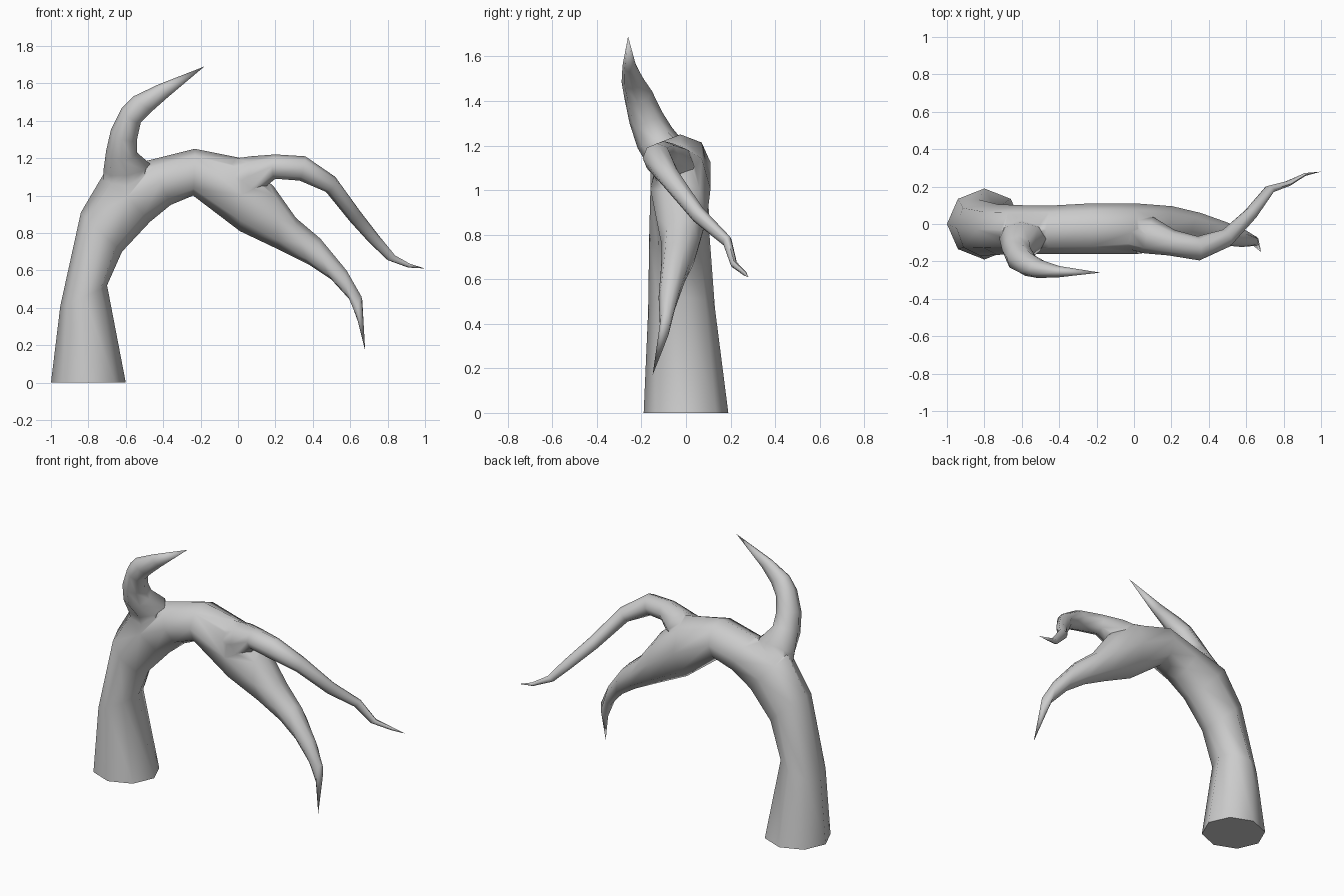
import bpy, bmesh, math
from mathutils import Vector

SIDES = 8


def limb(name, rings, tip=None):
    """Tube through rings (ax, az, bx, bz, y centre, side half-width), closed to an optional tip."""
    bm = bmesh.new()
    A = [Vector((r[0], r[4], r[1])) for r in rings]
    B = [Vector((r[2], r[4], r[3])) for r in rings]
    C = [(a + b) / 2 for a, b in zip(A, B)]
    path = C + ([Vector(tip)] if tip else [])
    loops = []
    for i, r in enumerate(rings):
        u = (A[i] - B[i]) / 2
        t = path[min(i + 1, len(path) - 1)] - path[max(i - 1, 0)]
        v = Vector((0, r[5], 0)) if i == 0 else t.cross(u).normalized() * r[5]
        if v.y < 0:
            v = -v
        loops.append([bm.verts.new(C[i] + u * math.cos(k * math.tau / SIDES)
                                   + v * math.sin(k * math.tau / SIDES))
                      for k in range(SIDES)])
    for p, q in zip(loops, loops[1:]):
        for k in range(SIDES):
            j = (k + 1) % SIDES
            bm.faces.new((p[k], p[j], q[j], q[k]))
    bm.faces.new(loops[0])
    if tip:
        end = bm.verts.new(tip)
        for k in range(SIDES):
            bm.faces.new((loops[-1][k], loops[-1][(k + 1) % SIDES], end))
    else:
        bm.faces.new(loops[-1])
    bmesh.ops.recalc_face_normals(bm, faces=bm.faces)
    mesh = bpy.data.meshes.new(name)
    bm.to_mesh(mesh)
    bm.free()
    ob = bpy.data.objects.new(name, mesh)
    bpy.context.collection.objects.link(ob)
    return ob


# Trunk, arching over into the drooping lower bough
trunk = limb("tree_trunk", [
    (-1.00, 0.00, -0.60, 0.00, 0.00, 0.19),
    (-0.95, 0.41, -0.70, 0.52, -0.02, 0.15),
    (-0.84, 0.91, -0.62, 0.70, -0.03, 0.135),
    (-0.71, 1.13, -0.47, 0.86, -0.03, 0.13),
    (-0.47, 1.19, -0.36, 0.95, -0.03, 0.13),
    (-0.23, 1.25, -0.24, 1.00, -0.025, 0.135),
    (0.02, 1.20, 0.01, 0.81, -0.025, 0.135),
    (0.19, 1.05, 0.22, 0.71, -0.02, 0.115),
    (0.31, 0.88, 0.38, 0.63, -0.025, 0.085),
    (0.44, 0.77, 0.50, 0.55, -0.05, 0.065),
    (0.58, 0.60, 0.60, 0.44, -0.08, 0.045),
    (0.66, 0.46, 0.64, 0.33, -0.095, 0.025),
], (0.68, 0.17, -0.15)[0:1] + (-0.15, 0.17))

# Long thin upper branch sweeping to the back
upper = limb("upper_branch", [
    (-0.08, 1.19, -0.08, 1.00, -0.03, 0.09),
    (0.07, 1.21, 0.09, 1.00, -0.06, 0.10),
    (0.20, 1.22, 0.20, 1.09, -0.10, 0.07),
    (0.36, 1.21, 0.33, 1.08, -0.13, 0.065),
    (0.52, 1.10, 0.47, 1.02, -0.075, 0.05),
    (0.65, 0.92, 0.60, 0.86, 0.055, 0.035),
    (0.75, 0.79, 0.70, 0.75, 0.185, 0.022),
    (0.84, 0.68, 0.80, 0.655, 0.215, 0.015),
    (0.92, 0.635, 0.91, 0.615, 0.265, 0.008),
], (1.00, 0.28, 0.61))

# Upright horn-like branch on the shoulder
horn = limb("upright_branch", [
    (-0.72, 1.03, -0.47, 1.06, -0.05, 0.09),
    (-0.72, 1.13, -0.47, 1.17, -0.08, 0.10),
    (-0.705, 1.24, -0.54, 1.23, -0.14, 0.09),
    (-0.68, 1.35, -0.54, 1.30, -0.18, 0.078),
    (-0.62, 1.47, -0.52, 1.39, -0.215, 0.065),
    (-0.56, 1.53, -0.455, 1.455, -0.24, 0.05),
    (-0.43, 1.592, -0.37, 1.53, -0.255, 0.03),
], (-0.18, -0.26, 1.69))

# Weld the branches into the trunk
for branch in (upper, horn):
    mod = trunk.modifiers.new("weld_" + branch.name, 'BOOLEAN')
    mod.operation = 'UNION'
    mod.solver = 'EXACT'
    mod.object = branch
    bpy.context.view_layer.objects.active = trunk
    bpy.ops.object.modifier_apply(modifier=mod.name)
    bpy.data.objects.remove(branch)

# Smooth bark with a sharp cut base
bpy.ops.object.select_all(action='DESELECT')
trunk.select_set(True)
bpy.context.view_layer.objects.active = trunk
bpy.ops.object.shade_smooth_by_angle(angle=math.radians(60))
